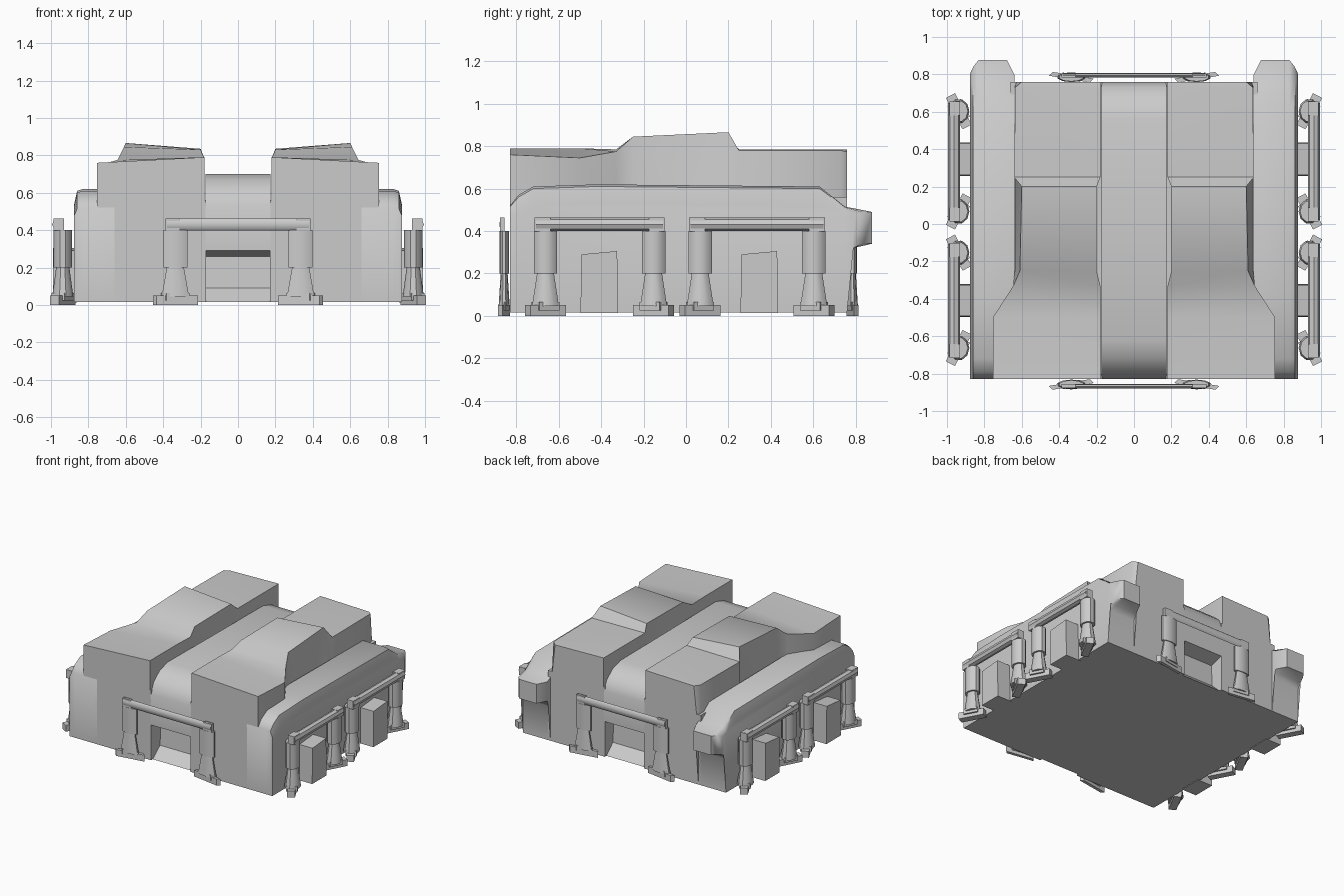
import bpy, bmesh, math
from mathutils import Matrix, Vector

if "Cube" in bpy.data.objects:
    bpy.data.objects.remove(bpy.data.objects["Cube"])


def finish(name, bm, angle=40):
    bmesh.ops.recalc_face_normals(bm, faces=bm.faces)
    me = bpy.data.meshes.new(name)
    bm.to_mesh(me)
    bm.free()
    ob = bpy.data.objects.new(name, me)
    bpy.context.collection.objects.link(ob)
    bpy.ops.object.select_all(action='DESELECT')
    ob.select_set(True)
    bpy.context.view_layer.objects.active = ob
    bpy.ops.object.shade_smooth_by_angle(angle=math.radians(angle))
    return ob


def loft(name, rings, angle=40):
    """Skin a closed solid through equal-length rings of 3D points."""
    bm = bmesh.new()
    vs = [[bm.verts.new(p) for p in r] for r in rings]
    n = len(rings[0])
    for a, b in zip(vs, vs[1:]):
        for i in range(n):
            j = (i + 1) % n
            bm.faces.new((a[i], a[j], b[j], b[i]))
    caps = [bm.faces.new(vs[0]), bm.faces.new(vs[-1])]
    bmesh.ops.triangulate(bm, faces=caps)
    return finish(name, bm, angle)


# Central spine: side profile with a scooped doorway at each end
spine = [(-.81, .015), (-.72, .09), (-.71, .26), (-.83, .29), (-.83, .53),
         (-.79, .61), (-.72, .67), (-.62, .70), (.56, .69), (.66, .66),
         (.73, .60), (.76, .53), (.76, .29), (.65, .26), (.66, .09), (.74, .015)]
loft("central_spine", [[(x, y, z) for y, z in spine] for x in (-.175, .175)])

for s, side in ((1, "right"), (-1, "left")):
    # Lower hull between spine and rail
    hull = [(-.83, .015), (-.83, .56), (.76, .56), (.76, .015)]
    loft(f"lower_hull_{side}", [[(s * x, y, z) for y, z in hull] for x in (.17, .66)])

    # Side rail with a blunt nozzle at the back
    def rail(x, drop, end):
        pts = [(-.83, .015), (-.83, .52 - drop / 2), (-.79, .57 - drop),
               (-.72, .61 - drop), (-.42, .62 - drop), (.63, .61 - drop),
               (.75, .515 - drop / 3), (end, .49 - drop / 4), (end, .34 + drop / 4),
               (.79, .32), (.76, .28), (.76, .015)]
        return [(s * x, y, z) for y, z in pts]
    loft(f"side_rail_{side}", [rail(.64, 0, .80), rail(.68, 0, .878), rail(.83, 0, .878),
                               rail(.86, .01, .84), rail(.878, .09, .80)], 45)

    # Upper block: (y, inner x, outer x, inner z, outer z) along its length
    sections = [(-.83, .18, .755, .79, .76), (-.50, .18, .755, .79, .745),
                (-.33, .18, .645, .785, .775), (-.25, .20, .61, .83, .845),
                (.20, .20, .60, .835, .866), (.25, .18, .64, .785, .78),
                (.73, .18, .635, .785, .78), (.76, .18, .60, .785, .775)]
    loft(f"upper_block_{side}",
         [[(s * xi, y, .50), (s * xi, y, zi), (s * xo, y, zo),
           (s * (max(xo, .64) if y < .75 else .63), y, .50)]
          for y, xi, xo, zi, zo in sections])

    # Protruding side ports
    for y, end in ((-.41, "front"), (.345, "rear")):
        port = [(y - .088, .012), (y - .083, .29), (y + .085, .305), (y + .09, .012)]
        loft(f"side_port_{end}_{side}",
             [[(s * x, a, z) for a, z in port] for x in (.86, .99)])


def cone(bm, p, axis, r1, r2, length, mat, seg=10):
    rot = Vector((0, 0, 1)).rotation_difference(Vector(axis)).to_matrix().to_4x4()
    bmesh.ops.create_cone(bm, cap_ends=True, segments=seg, radius1=r1, radius2=r2,
                          depth=length, matrix=mat @ Matrix.Translation(p) @ rot)


def gate(name, cx, cy, turn, half, depth, size, foot):
    """Two posts on splayed feet with a beam; local -y faces outward."""
    m = (Matrix.Translation((cx, cy, 0)) @ Matrix.Rotation(math.radians(turn), 4, 'Z')
         @ Matrix.Diagonal((1, depth, 1, 1)))
    bm = bmesh.new()
    for s in (-1, 1):
        u = s * half
        leg = m @ Matrix.Translation((u, 0, 0)) @ Matrix.Diagonal((1, .85, 1, 1))
        cone(bm, (0, 0, .30), (0, 0, 1), size, size, .20, leg)
        cone(bm, (0, 0, .13), (0, 0, 1), size * 1.15, size * .68, .17, leg)
        # Post top carrying the beam
        bmesh.ops.create_cube(bm, size=1, matrix=m @ Matrix.Translation((u + s * .015, -.022, .43))
                              @ Matrix.Diagonal((.075, .055, .065, 1)))
        # Diagonal foot
        a, b = Vector((u + s * foot, -.048, 0)), Vector((u - s * foot, .048, 0))
        d = b - a
        for z, k, w, h in ((.03, .98, .055, .05), (.05, .55, .08, .04)):
            bmesh.ops.create_cube(
                bm, size=1, matrix=m @ Matrix.Translation((a + b) / 2 + Vector((0, 0, z - .005)))
                @ Matrix.Rotation(math.atan2(d.y, d.x), 4, 'Z')
                @ Matrix.Diagonal((d.length * k * .95, w, h, 1)))
    cone(bm, (0, -.025, .431), (1, 0, 0), .032, .032, 2 * half + .09, m, 8)
    finish(name, bm)


# Gates around the hull
gate("front_gate", 0, -.858, 0, .335, .4, .067, .118)
gate("back_gate", 0, .785, 180, .335, .4, .067, .118)
for s, side in ((1, "right"), (-1, "left")):
    gate(f"side_gate_front_{side}", s * .937, -.408, s * 90, .255, 1, .058, .09)
    gate(f"side_gate_rear_{side}", s * .937, .335, s * 90, .268, 1, .058, .09)
